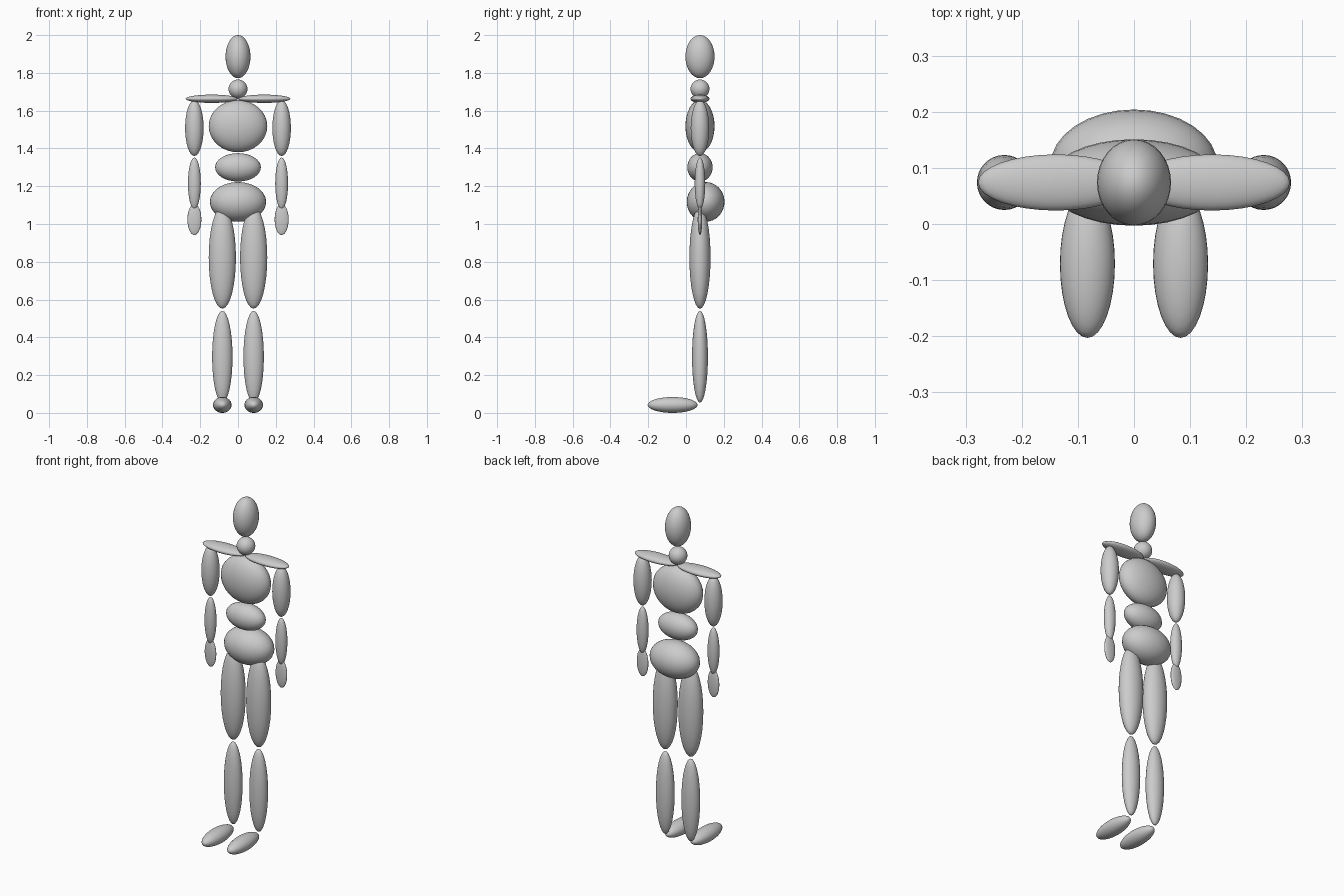
import bpy

cube = bpy.data.objects.get("Cube")
if cube:
    bpy.data.objects.remove(cube, do_unlink=True)

# Single plain grey for the whole figure
grey = bpy.data.materials.new("neutral grey")
grey.use_nodes = True
colour = (0.6, 0.6, 0.6, 1)
grey.diffuse_color = colour
grey.node_tree.nodes["Principled BSDF"].inputs["Base Color"].default_value = colour

BODY_Y = 0.074  # depth of the body's centre plane


def ellipsoid(name, centre, radii):
    """Smooth stretched ball with the given centre and half sizes."""
    bpy.ops.mesh.primitive_uv_sphere_add(segments=32, ring_count=16, radius=1, location=centre)
    part = bpy.context.object
    part.name = name
    part.scale = radii
    bpy.ops.object.transform_apply(location=False, rotation=False, scale=True)
    bpy.ops.object.shade_smooth()
    part.data.materials.append(grey)


def pair(name, centre, radii):
    """Matching parts on the left (+x) and right (-x)."""
    x, y, z = centre
    for side, sign in (("left", 1), ("right", -1)):
        ellipsoid(f"{side}_{name}", (sign * x, y, z), radii)


# Head and trunk
ellipsoid("head", (0, BODY_Y, 1.886), (0.066, 0.077, 0.114))
ellipsoid("neck", (0, BODY_Y, 1.715), (0.05, 0.05, 0.05))
ellipsoid("chest", (0, BODY_Y, 1.518), (0.155, 0.077, 0.138))
ellipsoid("abdomen", (0, BODY_Y, 1.30), (0.121, 0.067, 0.075))
ellipsoid("pelvis", (0, 0.104, 1.117), (0.149, 0.1, 0.105))

# Shoulders and arms
pair("shoulder", (0.139, BODY_Y, 1.663), (0.139, 0.05, 0.022))
pair("upper_arm", (0.231, BODY_Y, 1.508), (0.049, 0.049, 0.148))
pair("forearm", (0.231, BODY_Y, 1.215), (0.034, 0.028, 0.137))
pair("hand", (0.231, BODY_Y, 1.024), (0.037, 0.012, 0.082))

# Legs and feet
pair("thigh", (0.083, BODY_Y, 0.822), (0.072, 0.056, 0.27))
pair("shin", (0.083, BODY_Y, 0.297), (0.054, 0.042, 0.243))
pair("foot", (0.083, -0.071, 0.042), (0.049, 0.132, 0.042))
